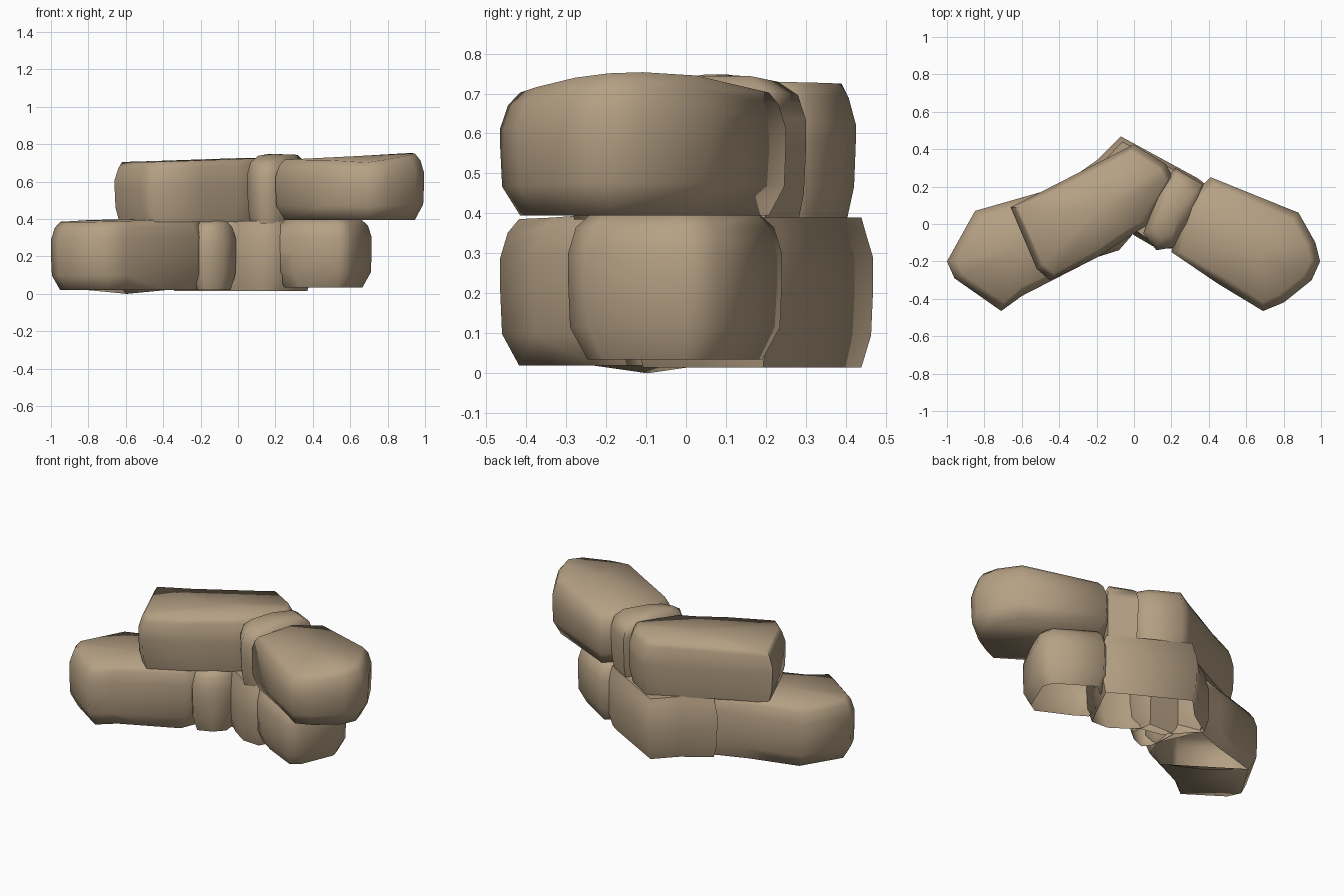
import bpy, bmesh, math
from mathutils import Vector

cube = bpy.data.objects.get("Cube")
if cube:
    bpy.data.objects.remove(cube, do_unlink=True)

stone = bpy.data.materials.new("warm_tan_stone")
stone.use_nodes = True
colour = (0.46, 0.35, 0.23, 1)
stone.diffuse_color = colour
bsdf = stone.node_tree.nodes["Principled BSDF"]
bsdf.inputs["Base Color"].default_value = colour
bsdf.inputs["Roughness"].default_value = 0.9


def block(name, plan, bottom, top, tilt=(0, 0), crown=0.0, low=0.05, high=0.05,
          base="closed"):
    """Worn stone: a plan outline lofted through drawn-in rings."""
    pts = [Vector(p) for p in plan]
    mid = sum(pts, Vector((0, 0))) / len(pts)
    rings = ((bottom, low), (bottom + 0.08, 0.005), (bottom + 0.19, 0),
             (top - 0.10, 0), (top - 0.035, 0.02), (top, high))
    bm = bmesh.new()
    loops = []
    for z, inset in rings:
        share = (z - bottom) / (top - bottom)
        loop = []
        for p in pts:
            d = p - mid
            q = p - d.normalized() * inset
            lift = share * (d.x * tilt[0] + d.y * tilt[1] - crown * d.y * d.y)
            loop.append(bm.verts.new((q.x, q.y, z + lift)))
        loops.append(loop)
    n = len(pts)
    peak = bm.verts.new((mid.x, mid.y, top))
    for i in range(n):
        j = (i + 1) % n
        for a, b in zip(loops, loops[1:]):
            bm.faces.new((a[i], a[j], b[j], b[i]))
        bm.faces.new((loops[-1][i], loops[-1][j], peak))
    if base != "open":
        floor = bm.faces.new(loops[0][::-1])
    bmesh.ops.recalc_face_normals(bm, faces=bm.faces)
    if base == "half":
        # Break the underside across and sag the broken edge to the ground
        cut = bmesh.ops.bisect_plane(
            bm, geom=[floor] + list(floor.edges) + list(floor.verts),
            plane_co=(-0.65, -0.06, 0), plane_no=(0.55, 0.83, 0))
        edge = next(e for e in cut["geom_cut"] if isinstance(e, bmesh.types.BMEdge))
        back = max(edge.link_faces, key=lambda f: f.calc_center_median().x)
        bmesh.ops.delete(bm, geom=[back], context='FACES_ONLY')
        sag = bmesh.ops.subdivide_edges(bm, edges=[edge], cuts=1)
        for v in sag["geom_inner"]:
            if isinstance(v, bmesh.types.BMVert):
                v.co.z = 0
    mesh = bpy.data.meshes.new(name)
    bm.to_mesh(mesh)
    bm.free()
    mesh.materials.append(stone)
    obj = bpy.data.objects.new(name, mesh)
    bpy.context.collection.objects.link(obj)
    bpy.ops.object.select_all(action='DESELECT')
    obj.select_set(True)
    bpy.context.view_layer.objects.active = obj
    bpy.ops.object.shade_smooth_by_angle(angle=math.radians(75))


# Lower course, hollow underneath
block("lower_long_stone",
      [(-1, -0.2), (-0.96, -0.29), (-0.71, -0.465), (-0.6, -0.385),
       (-0.22, -0.19), (-0.17, -0.05), (-0.3, 0.23), (-0.5, 0.17), (-0.85, 0.07)],
      0.02, 0.395, (0.02, 0.02), base="half")
block("lower_small_stone",
      [(-0.24, -0.12), (-0.19, -0.175), (-0.08, -0.14), (-0.01, -0.06),
       (-0.04, 0.1), (-0.25, 0.1)], 0.02, 0.39, low=0.03, base="open")
block("lower_corner_stone",
      [(-0.05, -0.02), (0.0, -0.06), (0.12, -0.13), (0.24, -0.13), (0.4, 0.2),
       (0.34, 0.245), (-0.07, 0.468), (-0.2, 0.34), (-0.37, 0.22), (-0.2, 0.02)],
      0.015, 0.39, low=0.03, high=0.03, base="open")
block("lower_end_stone",
      [(0.2, -0.11), (0.29, -0.18), (0.54, -0.295), (0.61, -0.25), (0.715, 0.0),
       (0.69, 0.08), (0.42, 0.24), (0.33, 0.17)],
      0.035, 0.40, low=0.05, high=0.06, base="open")

# Upper course
block("upper_long_stone",
      [(-0.66, 0.09), (-0.52, -0.24), (-0.45, -0.3), (-0.2, -0.18), (0.0, -0.05),
       (0.08, 0.0), (0.21, 0.25), (0.17, 0.32), (0.0, 0.425), (-0.1, 0.375),
       (-0.48, 0.18)],
      0.385, 0.717, (0.025, 0.01), low=0.025, high=0.04)
block("upper_small_stone",
      [(0.05, -0.05), (0.12, -0.14), (0.21, -0.125), (0.3, 0.0), (0.37, 0.21),
       (0.22, 0.3), (0.12, 0.16)],
      0.375, 0.748, (0, 0.05), crown=0.5, low=0.02, high=0.07)
block("upper_end_stone",
      [(0.2, -0.15), (0.45, -0.32), (0.69, -0.465), (0.8, -0.42), (0.95, -0.3),
       (0.995, -0.2), (0.97, -0.1), (0.88, 0.06), (0.41, 0.25), (0.27, 0.12)],
      0.395, 0.738, (0.045, 0.04), crown=0.25)
